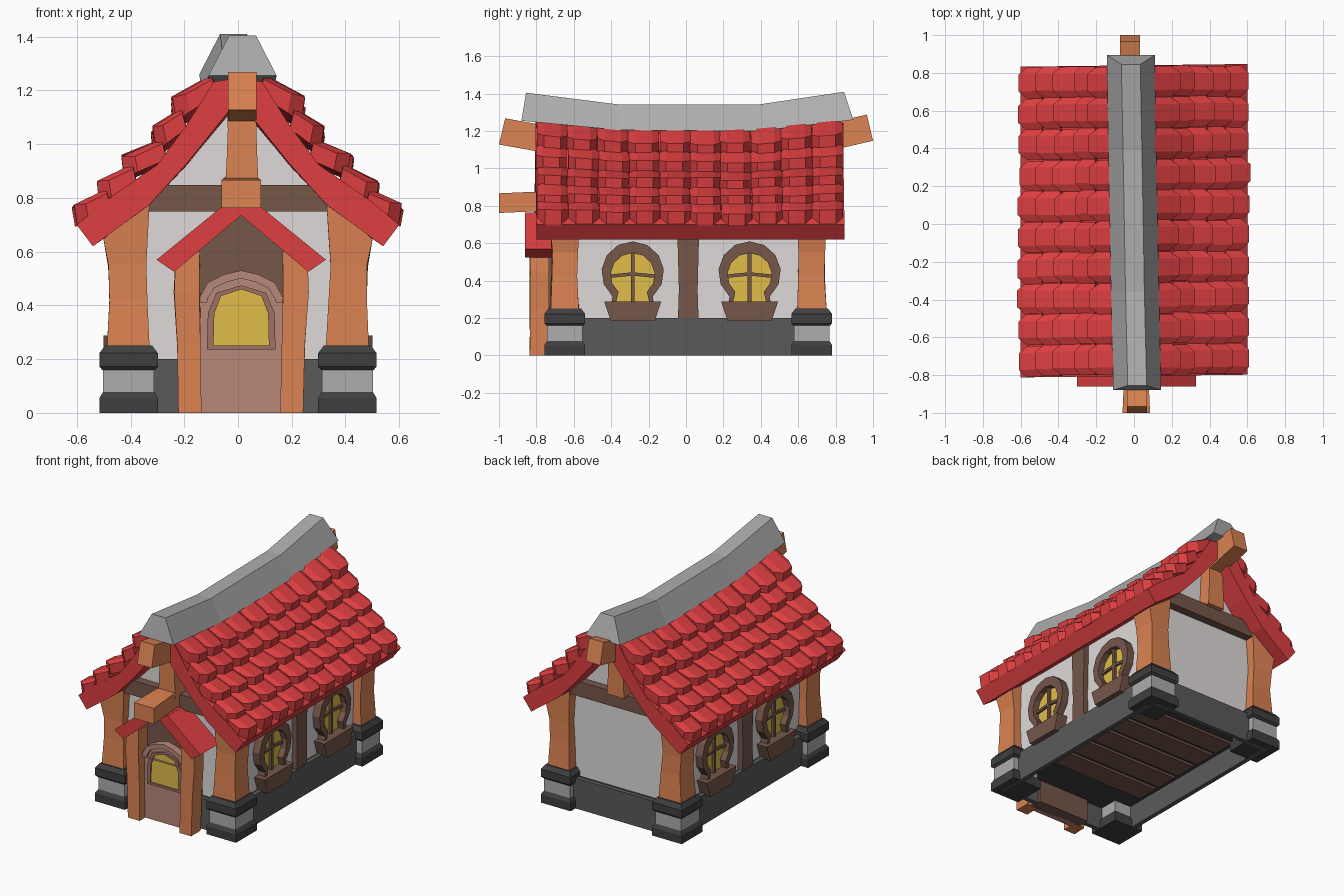
import bpy, bmesh, math, random

if "Cube" in bpy.data.objects:
    bpy.data.objects.remove(bpy.data.objects["Cube"])

random.seed(4)


def material(name, r, g, b):
    m = bpy.data.materials.new(name)
    m.diffuse_color = [((c / 255 + 0.055) / 1.055) ** 2.4 for c in (r, g, b)] + [1]
    m.use_nodes = True
    m.node_tree.nodes["Principled BSDF"].inputs["Base Color"].default_value = m.diffuse_color
    return m


RED = material("roof red", 222, 63, 65)
ORANGE = material("orange wood", 219, 131, 82)
BROWN = material("dark brown wood", 118, 87, 74)
PINK = material("door wood", 184, 136, 122)
TRIM = material("door trim", 160, 113, 100)
YELLOW = material("yellow glass", 224, 189, 74)
WHITE = material("plaster", 223, 218, 218)
LIGHT = material("light stone", 174, 174, 174)
DARK = material("dark stone", 63, 63, 63)
BASE = material("base stone", 90, 90, 90)


def loft(bm, rings, closed=False):
    """Skin a row of equal point rings, capping the ends unless closed."""
    vs = [[bm.verts.new(p) for p in r] for r in rings]
    n = len(vs[0])
    for i in range(len(vs) if closed else len(vs) - 1):
        a, b = vs[i], vs[(i + 1) % len(vs)]
        for j in range(n):
            k = (j + 1) % n
            bm.faces.new((a[j], a[k], b[k], b[j]))
    if not closed:
        bm.faces.new(vs[0][::-1])
        bm.faces.new(vs[-1])


def finish(name, bm, mat):
    bmesh.ops.recalc_face_normals(bm, faces=bm.faces)
    me = bpy.data.meshes.new(name)
    bm.to_mesh(me)
    bm.free()
    me.materials.append(mat)
    bpy.context.collection.objects.link(bpy.data.objects.new(name, me))


def solid(name, rings, mat, closed=False):
    bm = bmesh.new()
    loft(bm, rings, closed)
    finish(name, bm, mat)


def rect(cx, cy, hx, hy, z, j=0.0):
    r = lambda: random.uniform(-j, j)
    return [(cx + a * hx + r(), cy + b * hy + r(), z) for a, b in ((-1, -1), (1, -1), (1, 1), (-1, 1))]


def box(name, x0, x1, y0, y1, z0, z1, mat):
    c = ((x0 + x1) / 2, (y0 + y1) / 2, (x1 - x0) / 2, (y1 - y0) / 2)
    solid(name, [rect(*c, z0), rect(*c, z1)], mat)


def prism(name, outline, put, d0, d1, mat):
    solid(name, [[put(u, v, d) for u, v in outline] for d in (d0, d1)], mat)


def frame(name, outer, inner, put, d0, d1, mat):
    solid(name, [[put(*o, d0), put(*o, d1), put(*i, d1), put(*i, d0)] for o, i in zip(outer, inner)], mat, True)


def front(u, v, d):
    return (u, d, v)


def mirrored(half):
    return half + [(-u, v) for u, v in reversed(half) if abs(u) > 1e-6]


# Stone base ring, floor boards
for s in (-1, 1):
    box("base_side", *sorted((s * 0.435, s * 0.465)), -0.71, 0.73, 0, 0.2, BASE)
box("base_front", -0.44, 0.44, -0.71, -0.68, 0, 0.2, BASE)
box("base_back", -0.44, 0.44, 0.70, 0.73, 0, 0.2, BASE)
box("floor_underlay", -0.44, 0.44, -0.69, 0.71, 0.15, 0.195, DARK)
for i in range(5):
    y = -0.42 + i * 0.182
    box("floor_board", -0.40, 0.40, y, y + 0.15, 0.135, 0.155, BROWN)

# Plaster house body with gables
prism("walls", mirrored([(0.425, 0.18), (0.425, 0.74), (0.30, 0.84), (0.19, 0.97), (0.04, 1.17)]),
      front, -0.66, 0.68, WHITE)

# Corner stones and leaning timber posts
for sx in (-1, 1):
    for cy in (-0.648, 0.672):
        cx = sx * 0.407
        q = lambda h, z: rect(cx, cy, h, h, z)
        solid("corner_foot", [q(0.109, 0), q(0.109, 0.055), q(0.095, 0.078)], DARK)
        solid("corner_stone", [q(0.095, 0.07), q(0.095, 0.17)], LIGHT)
        solid("corner_cap", [q(0.098, 0.16), q(0.109, 0.172), q(0.109, 0.222), q(0.088, 0.25)], DARK)
        rings = [rect(cx + sx * d, cy, h, h, z, 0.004) for z, h, d in
                 ((0.24, 0.078, 0), (0.42, 0.07, 0), (0.55, 0.068, 0.006))]
        rings.append([(x, y, 0.72 + (0.41 - abs(x)) * 0.8) for x, y, _ in rect(cx + sx * 0.008, cy, 0.086, 0.076, 0)])
        solid("corner_post", rings, ORANGE)

# Gable cross beams, king posts and ridge beam ends
for s, cx in ((-1, 0.015), (1, -0.02)):
    w = 0.655 if s < 0 else 0.675
    box("cross_beam", -0.345, 0.345, *sorted((s * w, s * (w + 0.06))), 0.75, 0.848, BROWN)
    solid("king_post", [rect(cx, s * 0.71, h, 0.055, z) for z, h in
                        ((0.84, 0.062), (0.92, 0.058), (1.05, 0.053), (1.2, 0.055))], ORANGE)
    up = 0.02 if s > 0 else 0
    solid("ridge_beam_end", [[(cx + a * 0.053, s * (y - b * 0.033), z + b * 0.14) for a, b in
                              ((-1, 0), (1, 0), (1, 1), (-1, 1))]
                             for y, z in ((0.62, 1.06), (1.0, 1.128 + up))], ORANGE)


# Sagging roof: shell plus five rows of ten chamfered tiles on each slope
def sag(x, y, z):
    f = min(1, max(0, (abs(y) - 0.35) / 0.48))
    h = min(1, max(0, (z - 0.7) / 0.5))
    return (x, y + 0.012 * x, z - 0.045 * (1 - f) * h)


TOP = [(0.60, 0.70), (0.50, 0.785), (0.30, 0.925), (0.19, 1.075), (0.09, 1.235)]
UNDER = [(0.03, 1.13), (0.19, 0.93), (0.33, 0.775), (0.54, 0.62)]
# Upper and lower edge of the exposed end of each tile row
TIPS = [(0.612, 0.772), (0.52, 0.868), (0.425, 0.968), (0.318, 1.068), (0.245, 1.178)]
FEET = [(0.60, 0.695), (0.512, 0.787), (0.415, 0.88), (0.305, 0.975), (0.232, 1.09), (0.12, 1.215)]


def mix(a, b, t):
    return (a[0] + (b[0] - a[0]) * t, a[1] + (b[1] - a[1]) * t)


W = 1.635 / 10
for sx in (-1, 1):
    shell = TOP + [(0, 1.25), (0, 1.15)] + UNDER
    solid("roof_shell", [[sag(sx * x, y, z) for x, z in shell] for y in (-0.805, -0.6, -0.35, 0.35, 0.6, 0.84)], RED)
    bm = bmesh.new()
    for row in range(5):
        tip, foot, nxt = TIPS[row], FEET[row], FEET[row + 1]
        head, tail = (nxt[0] - 0.025, nxt[1] + 0.05), (nxt[0] - 0.04, nxt[1] - 0.03)
        for col in range(10):
            yc = -0.8 + W * (col + 0.5) + random.uniform(-0.005, 0.005)
            j, k = random.uniform(-0.06, 0.06), random.uniform(-0.008, 0.008)
            rings = []
            for u, cut, drop in ((-0.5, 0.34, 0.02), (-0.27, 0, 0), (0.27, 0, 0), (0.5, 0.34, 0.02)):
                a, b = mix(tip, head, cut + j), mix(foot, tail, cut + j)
                y = yc + u * W
                rings.append([sag(sx * x, y, z) for x, z in
                              ((a[0], a[1] - drop + k), (head[0], head[1] - drop), tail, b)])
            loft(bm, rings)
    finish("roof_tiles", bm, RED)

# Stone ridge cap, slightly skewed and upturned at both ends
cap = []
for yb, yt, zb, zt, cx in ((-0.88, -0.855, 1.255, 1.405, 0.017), (-0.36, -0.36, 1.205, 1.342, 0.005),
                           (0.39, 0.39, 1.2, 1.342, -0.008), (0.895, 0.845, 1.26, 1.41, -0.017)):
    cap.append([(cx - 0.127, yb, zb), (cx + 0.127, yb, zb), (cx + 0.05, yt, zt), (cx - 0.05, yt, zt)])
solid("ridge_cap", cap, LIGHT)

# Side windows, window boxes and middle posts
arc = [(math.cos(math.radians(a)), math.sin(math.radians(a))) for a in range(-50, 231, 28)]
outer = [(0.167 * c, 0.443 + 0.167 * s) for c, s in arc] + [(-0.115, 0.27), (0.115, 0.27)]
inner = [(0.118 * c, 0.43 + 0.118 * s) for c, s in arc] + [(-0.09, 0.28), (0.09, 0.28)]
for sx in (-1, 1):
    for y0 in (-0.285, 0.34):
        put = lambda u, v, d: (sx * d, y0 + u, v)
        frame("window_frame", outer, inner, put, 0.41, 0.475, BROWN)
        prism("window_glass", [(u * 1.03, v) for u, v in inner], put, 0.427, 0.435, YELLOW)
        prism("window_bar", [(-0.01, 0.28), (0.01, 0.28), (0.01, 0.55), (-0.01, 0.55)], put, 0.43, 0.452, BROWN)
        prism("window_bar", [(-0.12, 0.415), (0, 0.427), (0.12, 0.415), (0.12, 0.433), (0, 0.445), (-0.12, 0.433)],
              put, 0.43, 0.45, BROWN)
        prism("window_box", [(-0.118, 0.185), (0.118, 0.185), (0.152, 0.288), (-0.152, 0.288)], put, 0.42, 0.5, BROWN)
    solid("side_post", [rect(sx * 0.43, 0.012, 0.03, h, z) for z, h in
                        ((0.2, 0.055), (0.35, 0.05), (0.5, 0.054), (0.72, 0.06))], BROWN)

# Porch: back panel, leaning posts, little roof and beam end
C = 0.012
shift = lambda u, v, d: (u + C, d, v)
prism("porch_panel", mirrored([(0.19, 0), (0.19, 0.6), (0, 0.745)]), shift, -0.66, -0.745, BROWN)
for sx in (-1, 1):
    solid("porch_post", [rect(C + sx * x, -0.785, h, 0.05, z, 0.003) for z, x, h in
                         ((0, 0.19, 0.042), (0.25, 0.196, 0.043), (0.45, 0.203, 0.049), (0.6, 0.2, 0.045))], ORANGE)
prism("porch_roof", [(-0.315, 0.57), (-0.075, 0.765), (0.075, 0.765), (0.315, 0.57), (0.25, 0.525), (0, 0.735),
                     (-0.25, 0.525)], shift, -0.86, -0.66, RED)
solid("porch_beam", [[(C + a * h, y, z + b * 0.105) for a, b in ((-1, 0), (1, 0), (1, 1), (-1, 1))]
                     for y, z, h in ((-0.66, 0.772, 0.06), (-0.82, 0.77, 0.065), (-1.0, 0.762, 0.073))], ORANGE)

# Arched door with trim and glazed opening
arch = [(0.155, 0.43), (0.125, 0.485), (0.065, 0.515), (0, 0.53)]
arch_in = [(0.125, 0.425), (0.1, 0.465), (0.055, 0.487), (0, 0.5)]
prism("door", mirrored([(0.155, 0)] + arch), shift, -0.73, -0.775, PINK)
frame("door_arch_trim", mirrored([(0.155, 0.41)] + arch), mirrored([(0.127, 0.41)] + arch_in),
      shift, -0.74, -0.795, PINK)
glass = mirrored([(0.103, 0.25), (0.1, 0.37), (0.075, 0.435), (0, 0.46)])
rim = [(u * 1.24, 0.355 + (v - 0.355) * 1.14) for u, v in glass]
frame("door_window_rim", rim, glass, shift, -0.74, -0.788, TRIM)
prism("door_glass", glass, shift, -0.772, -0.779, YELLOW)
